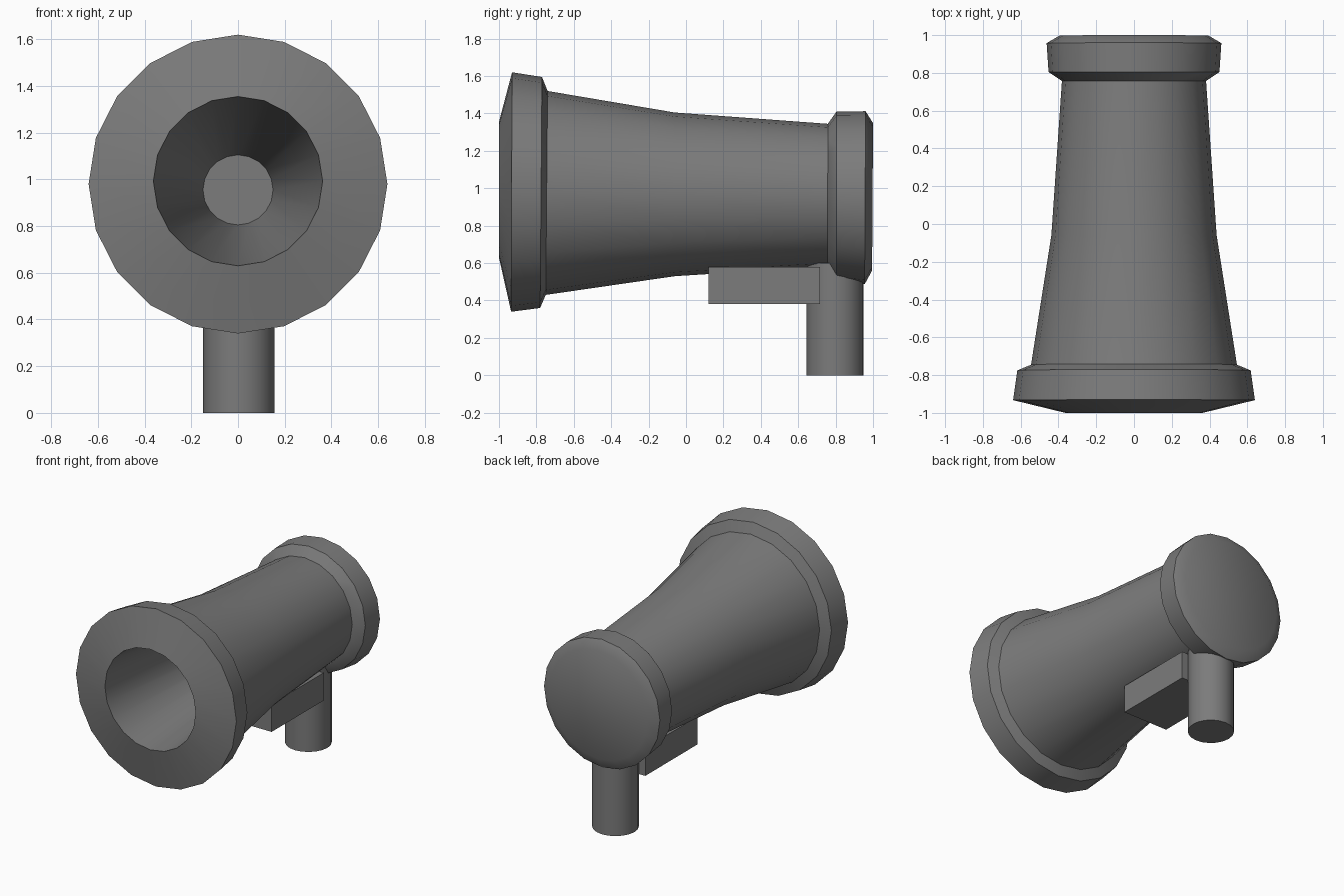
import bpy, bmesh, math

if "Cube" in bpy.data.objects:
    bpy.data.objects.remove(bpy.data.objects["Cube"])

grey = bpy.data.materials.new("mid grey")
grey.diffuse_color = (0.2, 0.2, 0.2, 1)
grey.use_nodes = True
grey.node_tree.nodes["Principled BSDF"].inputs["Base Color"].default_value = grey.diffuse_color


def finish(name, bm, angle=35):
    bmesh.ops.recalc_face_normals(bm, faces=bm.faces)
    mesh = bpy.data.meshes.new(name)
    bm.to_mesh(mesh)
    bm.free()
    mesh.materials.append(grey)
    ob = bpy.data.objects.new(name, mesh)
    bpy.context.collection.objects.link(ob)
    bpy.ops.object.select_all(action='DESELECT')
    ob.select_set(True)
    bpy.context.view_layer.objects.active = ob
    bpy.ops.object.shade_smooth_by_angle(angle=math.radians(angle))
    return ob


def loft(name, stations, sides=20):
    """Rings along y: (y at top, y at bottom, z at top, z at bottom)."""
    bm = bmesh.new()
    rings = []
    for yt, yb, zt, zb in stations:
        r, cz, cy = (zt - zb) / 2, (zt + zb) / 2, (yt + yb) / 2
        ring = []
        for i in range(sides):
            a = 2 * math.pi * i / sides
            c = math.cos(a)
            ring.append(bm.verts.new((r * math.sin(a), cy + (yt - yb) / 2 * c, cz + r * c)))
        rings.append(ring)
    for a, b in zip(rings, rings[1:]):
        for i in range(sides):
            j = (i + 1) % sides
            bm.faces.new((a[i], a[j], b[j], b[i]))
    bm.faces.new(rings[0])
    bm.faces.new(rings[-1])
    return finish(name, bm)


# Flared barrel: bore floor, bore mouth, front rim, rim back, tapering tube
loft("barrel", [
    (0.74, 0.74, 1.105, 0.805),
    (-1.0, -1.0, 1.355, 0.63),
    (-0.93, -0.935, 1.62, 0.34),
    (-0.77, -0.78, 1.595, 0.36),
    (-0.74, -0.75, 1.52, 0.43),
    (-0.06, -0.06, 1.405, 0.53),
    (0.78, 0.78, 1.343, 0.583),
])

# Bevelled end cap at the back
loft("end_cap", [
    (0.755, 0.755, 1.34, 0.585),
    (0.805, 0.805, 1.41, 0.505),
    (0.96, 0.955, 1.412, 0.487),
    (1.0, 0.995, 1.348, 0.56),
])

# Upright handle
bm = bmesh.new()
bmesh.ops.create_cone(bm, cap_ends=True, segments=20, radius1=0.153, radius2=0.153, depth=0.6)
bmesh.ops.translate(bm, verts=bm.verts, vec=(0.004, 0.797, 0.3))
finish("handle", bm)

# Block under the barrel
bm = bmesh.new()
bmesh.ops.create_cube(bm, size=1)
bmesh.ops.scale(bm, verts=bm.verts, vec=(0.36, 0.595, 0.2))
bmesh.ops.translate(bm, verts=bm.verts, vec=(0.004, 0.418, 0.48))
finish("under_block", bm)
